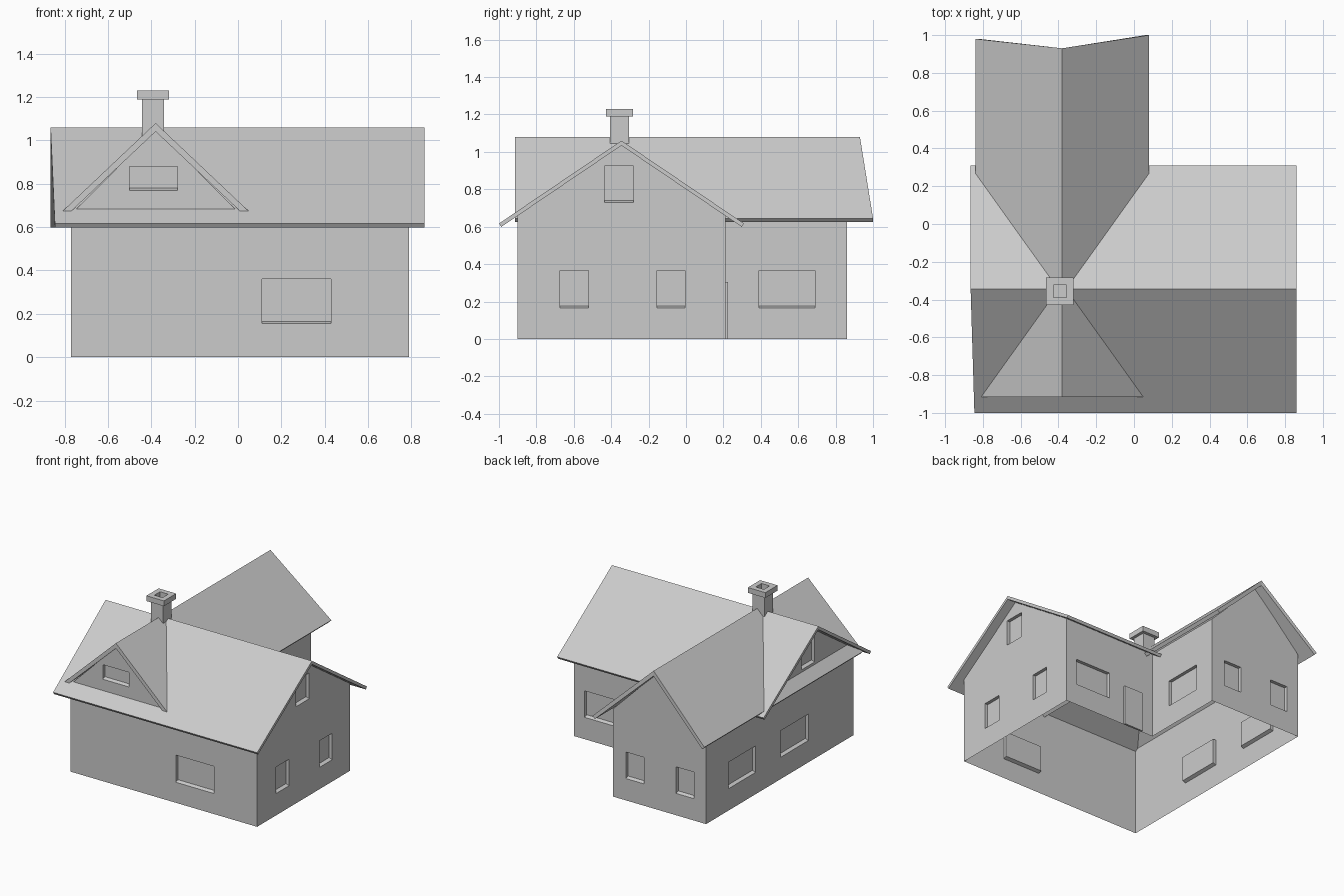
import bpy, bmesh

if "Cube" in bpy.data.objects:
    bpy.data.objects.remove(bpy.data.objects["Cube"])


def finish(bm, name):
    me = bpy.data.meshes.new(name)
    bm.to_mesh(me)
    bm.free()
    ob = bpy.data.objects.new(name, me)
    bpy.context.collection.objects.link(ob)
    return ob


def wall(name, axis, pos, inward, outline, windows):
    """Single-sheet wall on a plane, with recessed windows (u0, u1, z0, z1)."""
    bm = bmesh.new()

    def vert(u, z, d=0.0):
        c = pos + inward * d
        return bm.verts.new((c, u, z) if axis == 'x' else (u, c, z))

    def loop(pts, d=0.0):
        return [vert(u, z, d) for u, z in pts]

    def edges(vs):
        return [bm.edges.new((vs[i], vs[i - 1])) for i in range(len(vs))]

    border = edges(loop(outline))
    holes = []
    for a, b, z0, z1 in windows:
        ring = loop([(a, z0), (b, z0), (b, z1), (a, z1)])
        border += edges(ring)
        holes.append((ring, (a, b, z0, z1)))
    bmesh.ops.triangle_fill(bm, use_beauty=True, use_dissolve=False, edges=border)
    # reveal, sloping sill and pane
    for ring, (a, b, z0, z1) in holes:
        pane = loop([(a, z0 + .01), (b, z0 + .01), (b, z1), (a, z1)], 0.025)
        for i in range(4):
            bm.faces.new((ring[i - 1], ring[i], pane[i], pane[i - 1]))
        bm.faces.new(pane)
    bmesh.ops.recalc_face_normals(bm, faces=bm.faces[:])
    # turn the sheet to face outward
    k = 0 if axis == 'x' else 1
    if sum(f.normal[k] * f.calc_area() for f in bm.faces) * inward > 0:
        bmesh.ops.reverse_faces(bm, faces=bm.faces[:])
    return finish(bm, name)


def prism(name, ring_a, ring_b, caps):
    """Skin between two matching rings; caps lists index tuples for both ends."""
    bm = bmesh.new()
    a = [bm.verts.new(p) for p in ring_a]
    b = [bm.verts.new(p) for p in ring_b]
    for i in range(len(a)):
        bm.faces.new((a[i - 1], a[i], b[i], b[i - 1]))
    for c in caps:
        bm.faces.new([a[i] for i in c])
        bm.faces.new([b[i] for i in c])
    bmesh.ops.recalc_face_normals(bm, faces=bm.faces[:])
    return finish(bm, name)


def chevron(mid, half, eave, ridge, off, thick):
    """Gable roof section: top eave-ridge-eave, then the underside back."""
    return [(mid - half, eave), (mid, ridge), (mid + half, eave),
            (mid + half - off[0], eave - off[1]), (mid, ridge - thick),
            (mid - half + off[0], eave - off[1])]


# walls (open underneath)
L, R, W, F, B, E = -.77, .79, .01, -.90, .21, .86
H, Z = .66, (.165, .365)
attic = (-.435, -.28, .73, .925)
wall("front_wall", 'y', F, 1,
     [(L, 0), (R, 0), (R, H), (W, H), (-.38, 1.05), (L, H)],
     [(.11, .43, .155, .36), (-.50, -.28, .77, .88)])
wall("right_wall", 'x', R, -1,
     [(F, 0), (B, 0), (B, H), (-.345, 1.04), (F, H)],
     [(-.675, -.52, *Z), (-.155, -.005, *Z), attic])
wall("left_wall", 'x', L, 1,
     [(F, 0), (E, 0), (E, H), (B, H), (-.345, 1.04), (F, H)],
     [(.27, .59, *Z), (-.36, -.03, *Z), attic])
wall("back_wall", 'y', B, -1,
     [(W, 0), (R, 0), (R, H), (W, H)], [(.40, .70, *Z)])
wall("wing_right_wall", 'x', W, -1,
     [(B, 0), (E, 0), (E, H), (B, H)], [(.39, .69, *Z)])
wall("wing_back_wall", 'y', E, -1,
     [(L, 0), (W, 0), (W, H), (-.38, 1.05), (L, H)],
     [(-.25, -.10, *Z), (-.67, -.52, *Z)])

# roofs: the cross roof runs right through and forms the front dormer
caps = [(0, 1, 4, 5), (1, 2, 3, 4)]
main = chevron(-.345, .655, .617, 1.06, (.012, .018), .026)
left_x = [-.845, -.865, -.865, -.865, -.865, -.845]
prism("main_roof", [(x, y, z) for x, (y, z) in zip(left_x, main)],
      [(.86, y, z) for y, z in main], caps)
cross = chevron(-.38, .46, .645, 1.08, (.019, .020), .039)
back_y = [.98, .93, 1.0, 1.0, .93, .98]
prism("cross_roof", [(x, -.915, z) for x, z in cross],
      [(x, y, z) for y, (x, z) in zip(back_y, cross)], caps)


def square(r, z):
    return [(-.392 + sx * r, -.356 + sy * r, z)
            for sx, sy in ((-1, -1), (1, -1), (1, 1), (-1, 1))]


# chimney shaft, flared cap and flue, lofted in one piece
levels = [(.05, 1.0), (.05, 1.19), (.073, 1.19), (.073, 1.23), (.034, 1.23), (.034, 1.19)]
bm = bmesh.new()
rings = [[bm.verts.new(p) for p in square(r, z)] for r, z in levels]
for a, b in zip(rings, rings[1:]):
    for i in range(4):
        bm.faces.new((a[i - 1], a[i], b[i], b[i - 1]))
bm.faces.new(rings[0])
bm.faces.new(rings[-1])
bmesh.ops.recalc_face_normals(bm, faces=bm.faces[:])
finish(bm, "chimney")

# door standing slightly proud of the back wall
door = [(.11, 0), (.27, 0), (.27, .305), (.11, .305)]
prism("door", [(x, B, z) for x, z in door],
      [(x, B + .015, z) for x, z in door], [(0, 1, 2, 3)])
